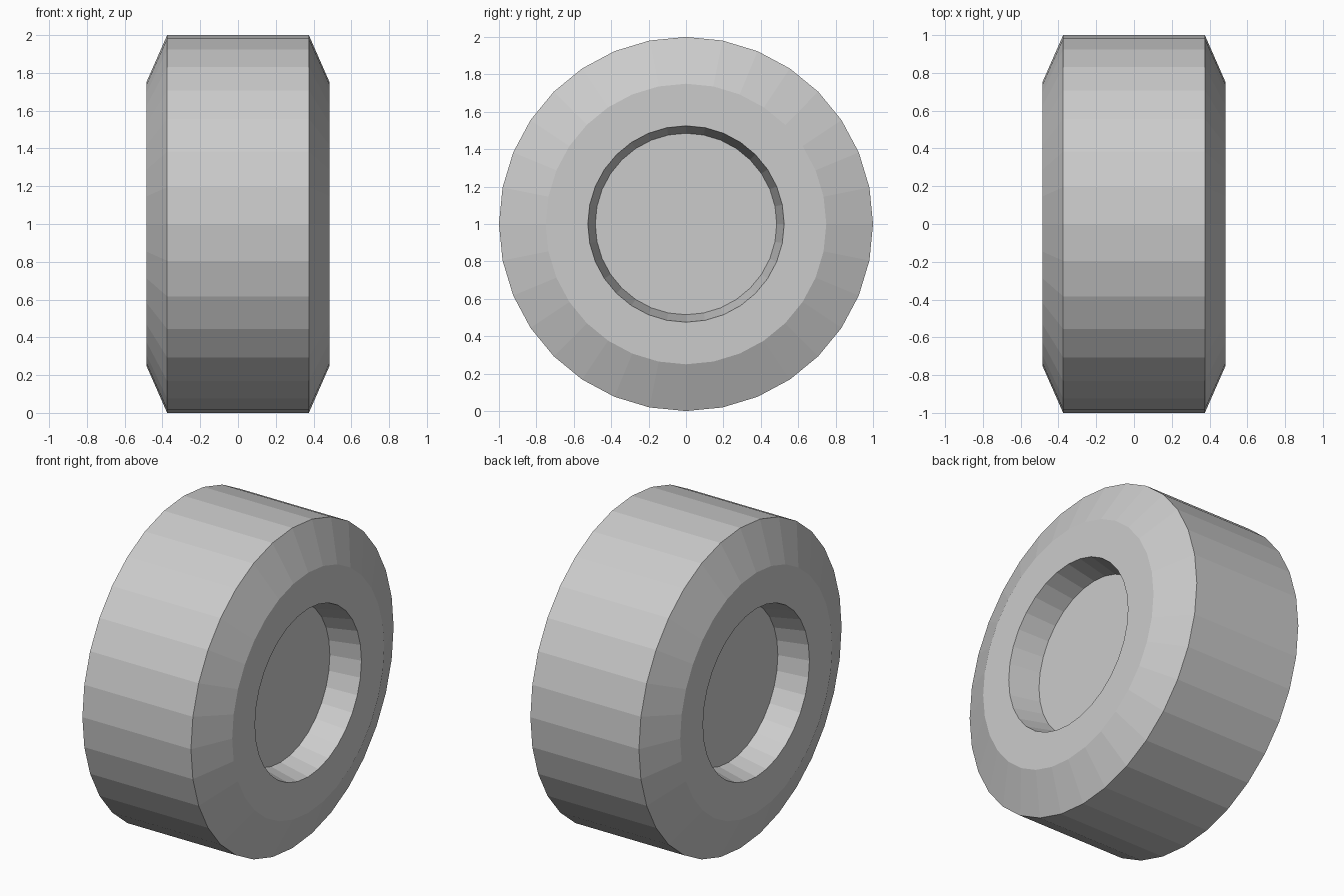
import bpy
import bmesh
from math import sin, cos, pi

if "Cube" in bpy.data.objects:
    bpy.data.objects.remove(bpy.data.objects["Cube"])

SIDES = 32

# Half profile (x, radius), hub floor to tread edge; mirrored for the other side
half = [(0.295, 0.485), (0.485, 0.525), (0.485, 0.75), (0.375, 1.0)]
profile = half + [(-x, r) for x, r in reversed(half)]

bm = bmesh.new()
rings = []
for x, r in profile:
    rings.append([bm.verts.new((x, r * sin(2 * pi * i / SIDES), 1 + r * cos(2 * pi * i / SIDES)))
                  for i in range(SIDES)])

# Tread, bevelled shoulders, side walls and hub recesses
for a, b in zip(rings, rings[1:]):
    for i in range(SIDES):
        j = (i + 1) % SIDES
        bm.faces.new((a[i], a[j], b[j], b[i]))

# Hub floors
bm.faces.new(rings[0])
bm.faces.new(rings[-1])
bmesh.ops.recalc_face_normals(bm, faces=bm.faces)

mesh = bpy.data.meshes.new("wheel")
bm.to_mesh(mesh)
bm.free()
wheel = bpy.data.objects.new("wheel", mesh)
bpy.context.collection.objects.link(wheel)
